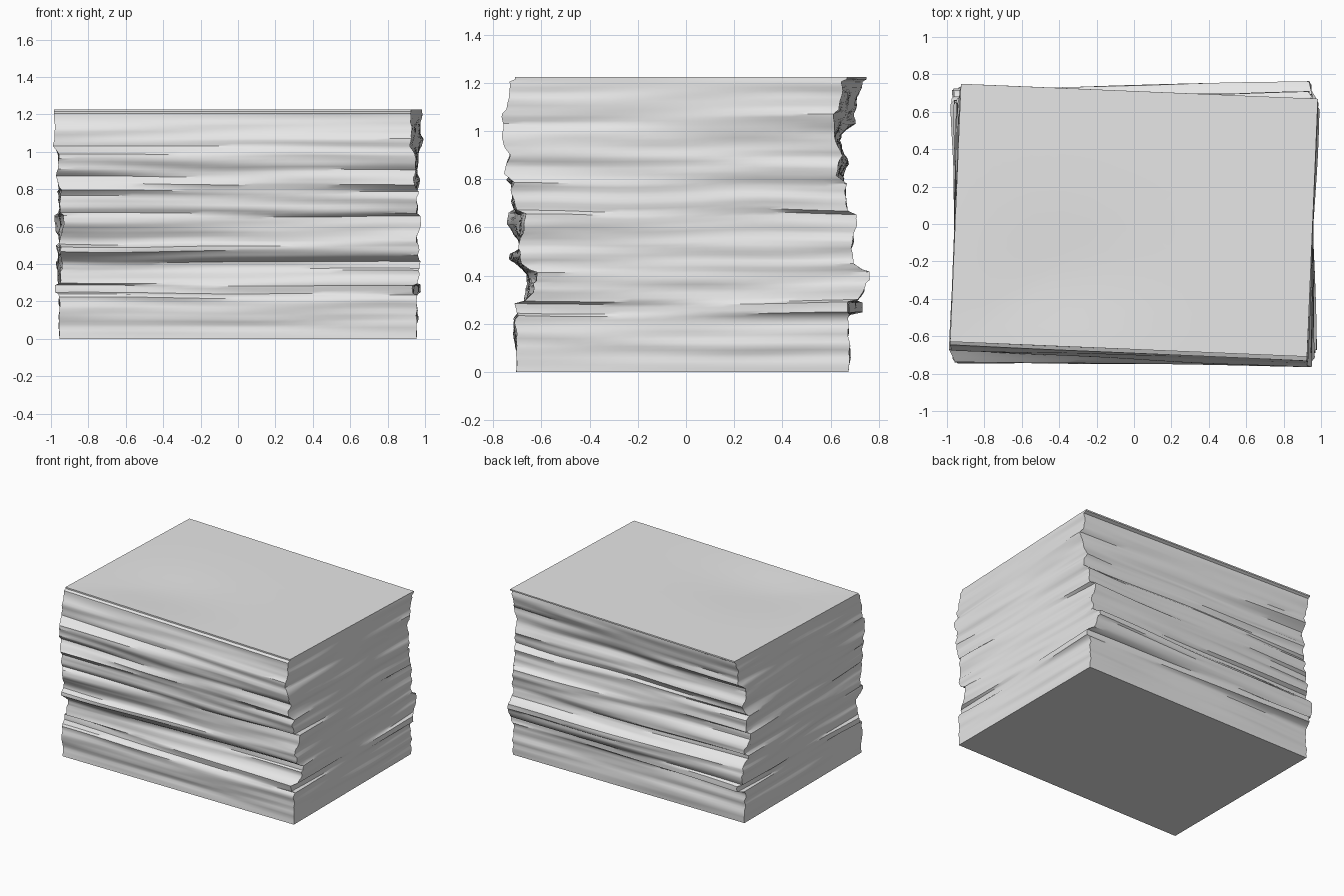
import bpy
import bmesh
import math
from mathutils import Vector, Matrix, noise

if "Cube" in bpy.data.objects:
    bpy.data.objects.remove(bpy.data.objects["Cube"])

HALF_W, HALF_D, TOP = 0.955, 0.69, 1.225
SEG_X, SEG_Y = 20, 16

# Sheaves of the pile, in hundredths: height, shift in depth, twist in tenths of a degree
SHEAVES = [
    (0, -1.5, 0), (6, -1, 0), (14, -2, 2), (22, -2, 1), (23.5, -1, 0),
    (24.5, 1, -17), (28.5, 1, -18), (29.5, 2, 3), (31, 3, 5), (33, 4, 7), (36.5, 4.5, 8),
    (37.5, 5, 14), (41, 5, 15), (42, 3, 8), (44.5, 0, 4), (46, -1, 8), (47, -2, 12), (49.5, -2, 12),
    (51, -.5, 1), (55, 0, 3), (57, -.5, 10), (61, -1.5, 19), (65.5, -1.5, 21),
    (67, -2, 3), (70, -3, 4), (75.5, -3, 0), (78.5, -4, 9), (80, -4, -1),
    (82, -5, -9), (86, -3.5, -15), (90, -4, -2), (94, -5, -8), (96, -6, -5), (98.5, -6, -6),
    (100.5, -4.5, -15), (103, -3, -27), (107, -3, -27), (109, -2, -22),
    (114, -1, -20), (118, 0, -24), (120.5, 0, -26), (121.5, 2, -24), (122.5, 2, -24)]


def rectangle():
    """Unit outline of a sheet, counter-clockwise."""
    pts = [(-1 + 2 * i / SEG_X, -1) for i in range(SEG_X)]
    pts += [(1, -1 + 2 * i / SEG_Y) for i in range(SEG_Y)]
    return pts + [(-x, -y) for x, y in pts]


def sheet_point(u, v, z, shift, twist):
    """Place one outline point, with uneven edges and gently wavy layers."""
    rot = Matrix.Rotation(twist, 3, 'Z')
    p = rot @ Vector((u * HALF_W, v * HALF_D, 0)) + Vector((0, shift, 0))
    fade = math.sin(math.pi * min(z / TOP, 1))
    ripple = 0.012 * min(1, 4 * fade)
    p.x += ripple * u * noise.noise((u * 2, v * 1.2, z * 22))
    p.y += ripple * v * noise.noise((u * 1.2, v * 2 + 7, z * 22))
    p.z = z + 0.016 * fade * noise.noise((u * 1.3, v * 1.3, z * 3))
    return p


def top_dip(u, v):
    """Shallow sag of the top sheets."""
    return -0.018 * math.exp(-4 * ((u + 0.4) ** 2 + (v + 0.5) ** 2)) * (1 - max(abs(u), abs(v)) ** 4)


bm = bmesh.new()
outline = rectangle()
rings = []


def add_ring(points):
    ring = [bm.verts.new(p) for p in points]
    if rings:
        prev = rings[-1]
        for i in range(len(ring)):
            j = (i + 1) % len(ring)
            bm.faces.new((prev[i], prev[j], ring[j], ring[i]))
    rings.append(ring)


# Sides of the pile
rows = [(z / 100, s / 100, math.radians(t / 10)) for z, s, t in SHEAVES]
for a, b in zip(rows, rows[1:]):
    steps = max(1, round((b[0] - a[0]) / 0.015))
    for k in range(steps):
        row = [p + (q - p) * k / steps for p, q in zip(a, b)]
        add_ring([sheet_point(u, v, *row) for u, v in outline])
last = rows[-1]
add_ring([sheet_point(u, v, *last) for u, v in outline])

# Top sheet
for f in (0.96, 0.85, 0.7, 0.55, 0.4, 0.25, 0.1):
    points = []
    for u, v in outline:
        p = sheet_point(u * f, v * f, *last)
        p.z += top_dip(u * f, v * f)
        points.append(p)
    add_ring(points)
bm.faces.new(rings[-1])
bm.faces.new(rings[0][::-1])
bmesh.ops.recalc_face_normals(bm, faces=bm.faces)

mesh = bpy.data.meshes.new("paper_stack")
bm.to_mesh(mesh)
bm.free()
stack = bpy.data.objects.new("paper_stack", mesh)
bpy.context.collection.objects.link(stack)

# Paper colour
paper = bpy.data.materials.new("paper_grey")
paper.use_nodes = True
colour = (0.8, 0.8, 0.8, 1)
paper.diffuse_color = colour
paper.node_tree.nodes["Principled BSDF"].inputs["Base Color"].default_value = colour
mesh.materials.append(paper)

bpy.ops.object.select_all(action='DESELECT')
stack.select_set(True)
bpy.context.view_layer.objects.active = stack
bpy.ops.object.shade_smooth_by_angle(angle=math.radians(40))
